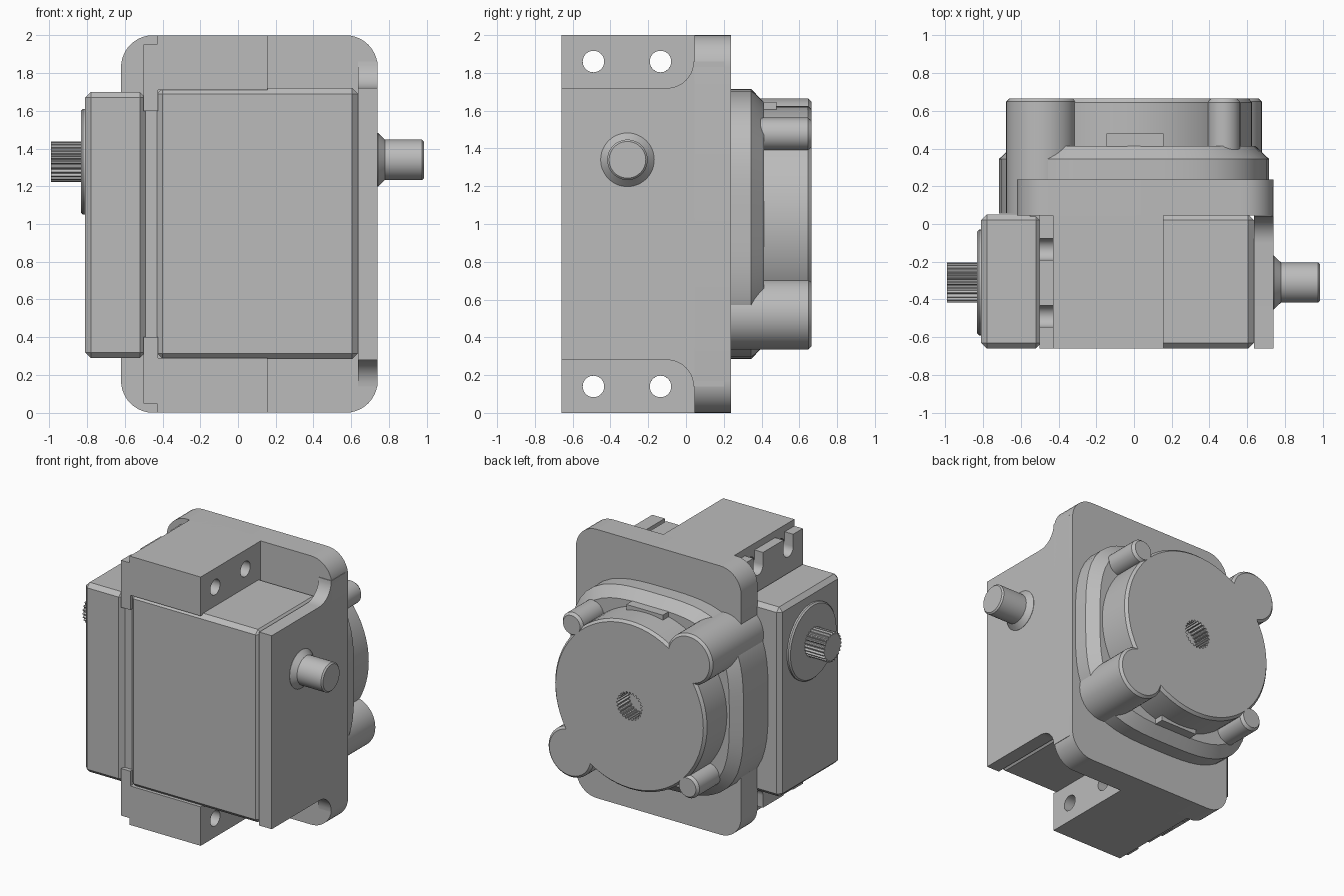
import bpy, bmesh
from math import sin, cos, pi

old = bpy.data.objects.get("Cube")
if old:
    bpy.data.objects.remove(old, do_unlink=True)

GREY = (0.5, 0.5, 0.5, 1)
grey = bpy.data.materials.new("plain grey")
grey.use_nodes = True
grey.diffuse_color = GREY
grey.node_tree.nodes["Principled BSDF"].inputs["Base Color"].default_value = GREY


def finish(name, bm, bevel=0, smooth=True):
    bmesh.ops.recalc_face_normals(bm, faces=bm.faces)
    mesh = bpy.data.meshes.new(name)
    bm.to_mesh(mesh)
    bm.free()
    ob = bpy.data.objects.new(name, mesh)
    bpy.context.collection.objects.link(ob)
    mesh.materials.append(grey)
    if bevel:
        mod = ob.modifiers.new("chamfer", "BEVEL")
        mod.width, mod.segments = bevel, 1
    if smooth:
        bpy.ops.object.select_all(action="DESELECT")
        ob.select_set(True)
        bpy.context.view_layer.objects.active = ob
        bpy.ops.object.shade_smooth_by_angle(angle=0.5)
    return ob


def loft(name, axis, rings, smooth=True):
    """Skin outlines (list of 2D points, position along axis) with end caps."""
    bm = bmesh.new()
    rows = []
    for pts, h in rings:
        rows.append([bm.verts.new((h, u, v) if axis == "x" else (u, h, v)) for u, v in pts])
    n = len(rows[0])
    for a, b in zip(rows, rows[1:]):
        for i in range(n):
            j = (i + 1) % n
            bm.faces.new((a[i], a[j], b[j], b[i]))
    bm.faces.new(rows[0])
    bm.faces.new(rows[-1])
    return finish(name, bm, smooth=smooth)


def prism(name, axis, pts, a, b, smooth=True):
    return loft(name, axis, [(pts, a), (pts, b)], smooth)


def arc(cu, cv, r, start=0, end=2 * pi, n=48, closed=True):
    count = n if closed else n + 1
    return [(cu + r * cos(start + (end - start) * i / n),
             cv + r * sin(start + (end - start) * i / n)) for i in range(count)]


def turned(name, axis, cu, cv, steps, n=48):
    return loft(name, axis, [(arc(cu, cv, r, n=n), h) for r, h in steps])


def splined(cu, cv, r, teeth=24):
    pts = []
    for i in range(teeth * 4):
        rad = r if i % 4 < 2 else r * 0.87
        t = 2 * pi * i / (teeth * 4)
        pts.append((cu + rad * cos(t), cv + rad * sin(t)))
    return pts


def squircle(r, power=3.3, n=64):
    pts = []
    for u, v in arc(0, 0, 1, n=n):
        k = r / (abs(u) ** power + abs(v) ** power) ** (1 / power)
        pts.append((u * k, 1 + v * k))
    return pts


def box(name, x, y, z, bevel=0):
    bm = bmesh.new()
    bmesh.ops.create_cube(bm, size=1)
    for v in bm.verts:
        for i, (lo, hi) in enumerate((x, y, z)):
            v.co[i] = lo if v.co[i] < 0 else hi
    return finish(name, bm, bevel, smooth=False)


def cut(ob, cutter):
    mod = ob.modifiers.new("cut", "BOOLEAN")
    mod.operation, mod.object, mod.solver = "DIFFERENCE", cutter, "EXACT"
    bpy.context.view_layer.objects.active = ob
    bpy.ops.object.modifier_apply(modifier=mod.name)
    bpy.data.objects.remove(cutter, do_unlink=True)


# Front gearbox case, in two halves with a middle layer
box("output_case", (-0.81, -0.49), (-0.66, 0.05), (0.29, 1.70), 0.03)
box("main_case", (-0.43, 0.635), (-0.66, 0.05), (0.285, 1.72), 0.03)
box("case_core", (-0.55, -0.4), (-0.63, 0.045), (0.32, 1.68))

# Mounting plate with rounded corners
R = 0.17
outline = []
for cx, cz, q in ((0.74 - R, 2 - R, 0), (R - 0.62, 2 - R, 1), (R - 0.62, R, 2), (0.74 - R, R, 3)):
    outline += arc(cx, cz, R, q * pi / 2, (q + 1) * pi / 2, 10, closed=False)
prism("mounting_plate", "y", outline, 0.045, 0.237)

# Side wall that sweeps up into the plate
curve = arc(-0.1, 1.86, 0.14, -pi / 2, 0, 10, closed=False)
upper = [(-0.66, 1.72)] + curve + [(0.2, 1.86)]
prism("side_wall", "x", upper + [(y, 2 - z) for y, z in reversed(upper)], 0.637, 0.74)

# Screw blocks and slotted ears at top and bottom
SCREWS = (-0.49, -0.135)
ear = [(-0.66, 1.6), (-0.66, 1.95)]
for y in SCREWS:
    ear += [(y - 0.057, 1.95)] + arc(y, 1.86, 0.057, pi, 2 * pi, 12, closed=False) + [(y + 0.057, 1.95)]
ear += [(0.05, 1.95), (0.05, 1.6)]
for side, flip in (("upper", False), ("lower", True)):
    def level(z):
        return 2 - z if flip else z
    block = box(side + "_screw_block", (-0.43, 0.155), (-0.66, 0.1), sorted((level(1.71), level(2))))
    for y in SCREWS:
        cut(block, prism("cutter", "x", arc(y, level(1.86), 0.057, n=32), -1, 1))
    prism(side + "_slotted_ear", "x", [(y, level(z)) for y, z in ear], -0.50, -0.425)
    # Small clip on the rear drum
    box(side + "_drum_clip", (-0.145, 0.155), (0.36, 0.48), sorted((level(1.5), level(1.645))))

# Splined output shaft with collar, and plain shaft on the opposite side
turned("output_collar", "x", -0.31, 1.33, [(0.28, -0.78), (0.28, -0.822), (0.27, -0.832)])
prism("output_spline", "x", splined(-0.31, 1.33, 0.107), -0.99, -0.8, smooth=False)
turned("idler_shaft", "x", -0.31, 1.34,
       [(0.142, 0.7), (0.142, 0.742), (0.107, 0.778), (0.107, 0.975), (0.097, 0.985)])

# Rear flange and drum
loft("rear_flange", "y", [(squircle(0.715), 0.055), (squircle(0.715), 0.345), (squircle(0.645), 0.412)])
drum = turned("rear_drum", "y", 0, 1, [(0.625, 0.35), (0.625, 0.645), (0.608, 0.665)], 72)
cut(drum, prism("cutter", "y", splined(0, 1, 0.105), 0.53, 0.8, smooth=False))

# Large lugs on one diagonal, small pins on the other
for s, name in ((-1, "upper"), (1, "lower")):
    z = 1 - s * 0.477
    turned(name + "_lug", "y", s * 0.49, z, [(0.187, 0.055), (0.187, 0.648), (0.17, 0.665)])
    turned(name + "_pin", "y", -s * 0.477, 2 - z - 2 * (1 - z), [(0.086, 0.2), (0.086, 0.645), (0.07, 0.665)], 32)
